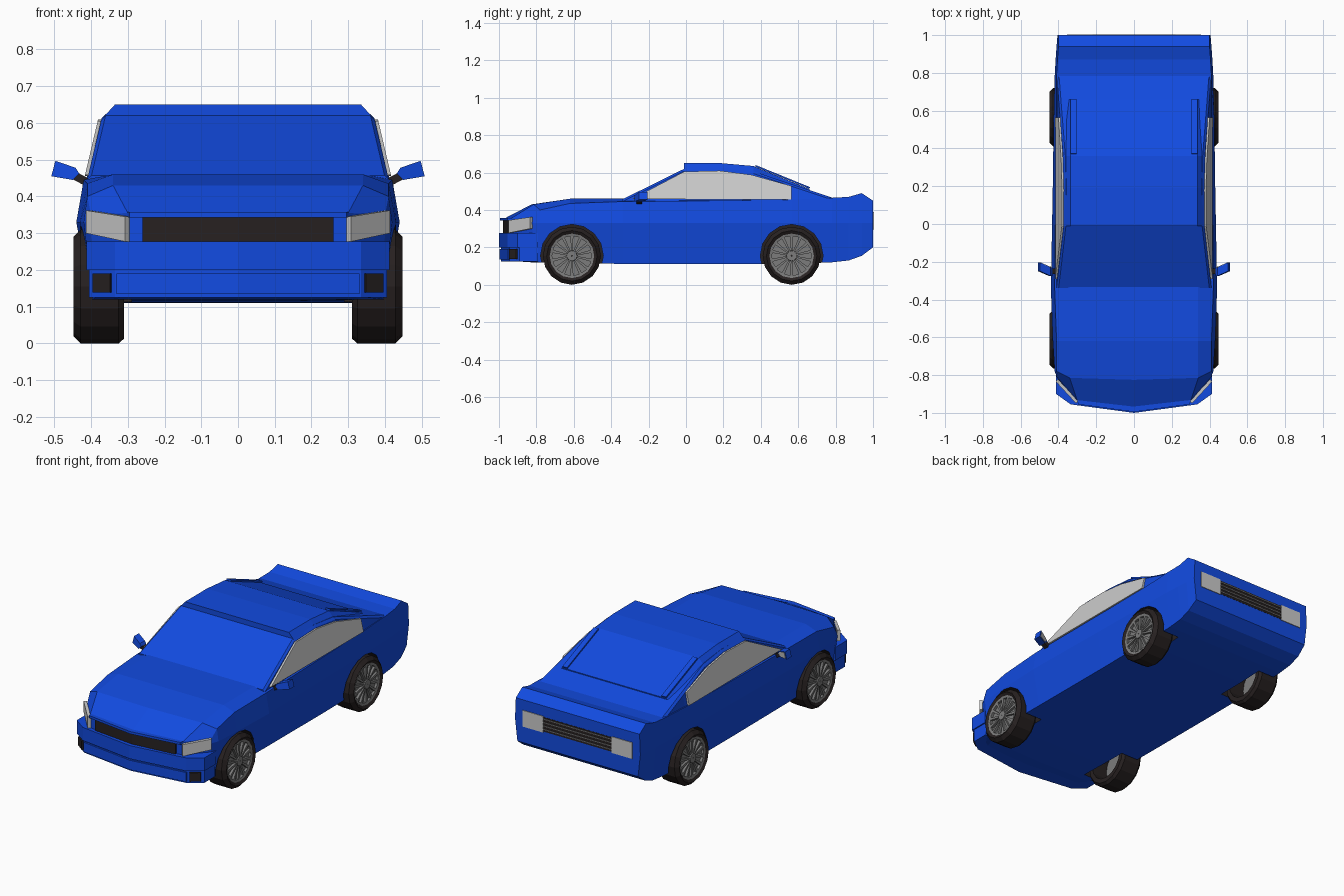
import bpy, bmesh, math
from mathutils import Vector

if "Cube" in bpy.data.objects:
    bpy.data.objects.remove(bpy.data.objects["Cube"])


def material(name, rgb):
    m = bpy.data.materials.new(name)
    m.diffuse_color = (*rgb, 1)
    m.use_nodes = True
    m.node_tree.nodes["Principled BSDF"].inputs["Base Color"].default_value = m.diffuse_color
    return m


BLUE = material("blue_paint", (0.006, 0.07, 0.75))
BLACK = material("black_rubber", (0.02, 0.015, 0.015))
GLASS = material("light_grey", (0.55, 0.55, 0.55))
RIM = material("rim_grey", (0.2, 0.2, 0.2))


def make(name, verts, faces, mat):
    me = bpy.data.meshes.new(name)
    me.from_pydata([tuple(v) for v in verts], [], faces)
    bm = bmesh.new()
    bm.from_mesh(me)
    bmesh.ops.recalc_face_normals(bm, faces=bm.faces)
    bm.to_mesh(me)
    bm.free()
    ob = bpy.data.objects.new(name, me)
    bpy.context.collection.objects.link(ob)
    if mat:
        me.materials.append(mat)
    return ob


def prism(name, pts, vec, mat):
    n = len(pts)
    verts = [Vector(p) for p in pts] + [Vector(p) + Vector(vec) for p in pts]
    faces = [list(range(n)), list(range(n, 2 * n))]
    faces += [[i, (i + 1) % n, n + (i + 1) % n, n + i] for i in range(n)]
    return make(name, verts, faces, mat)


def box(name, x0, x1, y0, y1, z0, z1, mat):
    return prism(name, [(x0, y0, z0), (x1, y0, z0), (x1, y1, z0), (x0, y1, z0)],
                 (0, 0, z1 - z0), mat)


def loft(name, halves, mat):
    """Skin half sections (bottom centre to top centre), mirrored over x."""
    h = len(halves[0])
    n = 2 * h - 2
    verts, faces = [], []
    for half in halves:
        verts += half + [(-x, y, z) for x, y, z in half[-2:0:-1]]
    for s in range(len(halves) - 1):
        a, b = s * n, s * n + n
        faces += [[a + i, a + (i + 1) % n, b + (i + 1) % n, b + i] for i in range(n)]
    for o in (0, (len(halves) - 1) * n):
        faces.append([o, o + 1, o + h - 2, o + h - 1])
        faces.append([o + i for i in range(1, h - 1)])
        faces.append([o, o + n - 1, o + h, o + h - 1])
        faces.append([o + i for i in range(h, n)])
    return make(name, verts, faces, mat)


def ring(profile, n=16):
    """Revolve a closed (radius, x) profile about the x axis."""
    m = len(profile)
    verts, faces = [], []
    for k in range(n):
        a = 2 * math.pi * k / n - math.pi / 2
        verts += [Vector((x, r * math.cos(a), r * math.sin(a))) for r, x in profile]
        b, c = k * m, (k + 1) % n * m
        faces += [[b + i, b + (i + 1) % m, c + (i + 1) % m, c + i] for i in range(m)]
    return verts, faces


# Main body: y, corner setback, floor z, floor x, waist x, top x, top edge z, top z
stations = [
    (-.97, .15, .13, .38, .405, .40, .35, .355),
    (-.825, .045, .12, .395, .42, .41, .40, .43),
    (-.62, 0, .115, .40, .43, .41, .435, .46),
    (-.34, 0, .112, .40, .44, .42, .445, .46),
    (.2, 0, .11, .40, .43, .415, .45, .46),
    (.57, 0, .112, .40, .425, .41, .455, .46),
    (.78, 0, .12, .395, .42, .41, .465, .465),
    (.87, 0, .13, .395, .415, .405, .47, .47),
    (.94, 0, .155, .395, .41, .40, .49, .49),
    (1, 0, .2, .39, .405, .40, .45, .45)]
halves = []
for y, bow, zb, xb, xw, xt, ze, zt in stations:
    xi = .30 if bow > .1 else .34
    yi, yo = y + bow * .23, y + bow
    halves.append([(0, y, zb), (xi, yi, zb), (xb, yo, zb), (xw, yo, .33),
                   (xt, yo, ze), (xi, yi, zt), (0, y, zt)])
body = loft("body", halves, BLUE)
body.data.materials.append(BLACK)

# Wheel arches cut from the body
WHEELS = [(s, y) for s in (1, -1) for y in (-.61, .565)]
for s, y in WHEELS:
    pts = [(s * .29, y + .168 * math.cos(k * math.pi / 8), .155 + .168 * math.sin(k * math.pi / 8))
           for k in range(16)]
    cutter = prism("arch_cutter", pts, (s * .3, 0, 0), BLACK)
    cutter.hide_render = True
    mod = body.modifiers.new("arch", 'BOOLEAN')
    mod.operation, mod.solver, mod.object = 'DIFFERENCE', 'EXACT', cutter
    mod.material_mode = 'TRANSFER'
    bpy.context.view_layer.objects.active = body
    bpy.ops.object.modifier_apply(modifier=mod.name)
    bpy.data.objects.remove(cutter)


# Cabin and raised roof panel
def side_x(z):
    return .41 - (z - .46) * .235


cabin = []
for y, z in [(-.34, .457), (-.01, .62), (.19, .625), (.36, .607), (.59, .53), (.8, .46)]:
    x = side_x(z)
    cabin.append([(0, y, .43), (.36, y, .43), (.41, y, .43), (x, y, z - .012),
                  (x - .012, y, z), (0, y, z)])
loft("cabin", cabin, BLUE)

roof = []
for y, z, t in [(-.01, .65, .035), (.19, .65, .035), (.36, .635, .035), (.66, .512, .02)]:
    roof.append([(0, y, z - t), (.33, y, z - t), (.367, y, z - t), (.335, y, z), (.3, y, z), (0, y, z)])
loft("roof_panel", roof, BLUE)

# Rear window surround
for s in (1, -1):
    prism("rear_window_rail", [(s * .335, .37, .632), (s * .305, .37, .632),
                               (s * .305, .66, .514), (s * .335, .66, .514)], (0, .003, .008), BLUE)


# Bumper, lower lip and hood lip follow the bowed nose
def bowed(name, half, z0, z1):
    pts = [(x, y, z0) for x, y in half] + [(-x, y, z0) for x, y in half[::-1] if x > 0]
    prism(name, pts, (0, 0, z1 - z0), BLUE)


bowed("front_bumper", [(0, -1), (.335, -.955), (.412, -.90), (.412, -.79)], .2, .277)
bowed("lower_bumper", [(0, -.988), (.335, -.943), (.405, -.89), (.405, -.79)], .125, .2)
bowed("bumper_panel", [(0, -.998), (.33, -.953), (.33, -.9)], .135, .19)
bowed("hood_lip", [(0, -.995), (.295, -.955), (.31, -.9)], .343, .357)

# Grille
prism("grille", [(-.26, -.95, .275), (0, -.978, .275), (.26, -.95, .275), (.26, -.9, .275),
                 (-.26, -.9, .275)], (0, 0, .07), BLACK)

# Rear panel details
box("rear_grille", -.22, .22, .97, 1.001, .30, .385, BLACK)
for k in range(4):
    z = .312 + k * .02
    box("rear_slat", -.22, .22, .98, 1.004, z, z + .005, RIM)

window = [(-.29, .458), (-.01, .605), (.18, .61), (.35, .588), (.565, .528), (.565, .456)]
for s in (1, -1):
    # Lamps and vents
    prism("headlight", [(s * .295, -.938, .277), (s * .295, -.938, .345),
                        (s * .402, -.822, .362), (s * .402, -.822, .30)],
          (s * .012, -.012, 0), GLASS)
    prism("bumper_vent", [(s * .342, -.932, .138), (s * .342, -.932, .19),
                          (s * .39, -.896, .19), (s * .39, -.896, .138)],
          (s * .006, -.014, 0), BLACK)
    box("tail_light", s * .22, s * .355, .97, 1.004, .295, .39, GLASS)
    # Side window
    prism("side_window", [(s * (side_x(z) - .006), y, z) for y, z in window], (s * .012, 0, 0), GLASS)
    # Door mirror
    prism("mirror_stalk", [(s * .40, -.265, .42), (s * .40, -.265, .445), (s * .44, -.265, .467),
                           (s * .45, -.265, .447)], (0, .03, 0), BLACK)
    head = [(s * .432, -.275, .462), (s * .442, -.275, .478), (s * .497, -.25, .497),
            (s * .508, -.25, .455), (s * .45, -.275, .445)]
    prism("mirror_head", head, (0, .045, 0), BLUE)
    c = sum((Vector(p) for p in head), Vector()) / 5
    prism("mirror_glass", [c + (Vector(p) - c) * .8 + Vector((0, .042, 0)) for p in head],
          (0, .006, 0), GLASS)

# Wheels: tyre, plus rim with dish, rim edge, hub and spokes
tyre = ring([(.116, .436), (.135, .448), (.155, .428), (.155, .325), (.142, .31), (.116, .31)])
rv, rf = [], []
for prof in ([(.005, .41), (.118, .41), (.118, .422), (.005, .422)],
             [(.106, .415), (.119, .415), (.119, .439), (.106, .436)],
             [(.003, .415), (.03, .415), (.027, .442), (.003, .442)]):
    v, f = ring(prof)
    rf += [[i + len(rv) for i in q] for q in f]
    rv += v
for k in range(14):
    a = 2 * math.pi * (k + .5) / 14
    d, t = Vector((0, math.cos(a), math.sin(a))), Vector((0, -math.sin(a), math.cos(a)))
    o = len(rv)
    for x in (.418, .436):
        for r, w in ((.02, -.004), (.11, -.008), (.11, .008), (.02, .004)):
            rv.append(d * r + t * w + Vector((x, 0, 0)))
    rf += [[o + i for i in q] for q in ((0, 1, 2, 3), (4, 5, 6, 7), (0, 1, 5, 4),
                                        (1, 2, 6, 5), (2, 3, 7, 6), (3, 0, 4, 7))]
for s, y in WHEELS:
    for name, (v, f), mat in (("tyre", tyre, BLACK), ("wheel_rim", (rv, rf), RIM)):
        make(name, [(s * p.x, p.y + y, p.z + .155) for p in v], f, mat)
